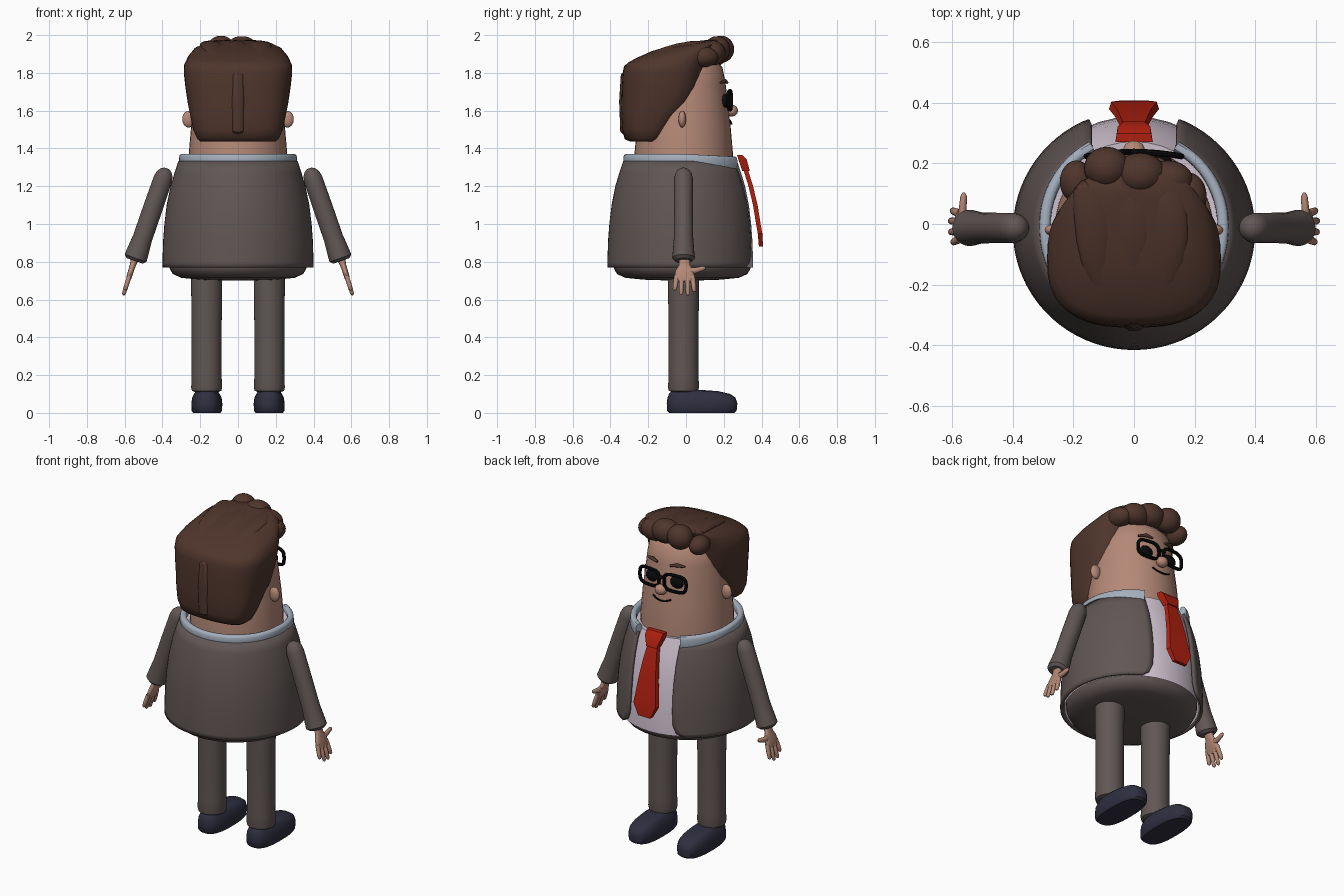
import bpy, bmesh, math
from mathutils import Vector

if "Cube" in bpy.data.objects:
    bpy.data.objects.remove(bpy.data.objects["Cube"])

def mat(name, *c):
    m = bpy.data.materials.new(name)
    m.diffuse_color = (*c, 1)
    m.use_nodes = True
    m.node_tree.nodes["Principled BSDF"].inputs["Base Color"].default_value = m.diffuse_color
    return m

GREY = mat("suit grey", .118, .094, .091)
SKIN = mat("skin", .46, .25, .185)
HAIR = mat("hair brown", .078, .036, .025)
COLLAR = mat("collar blue grey", .37, .43, .51)
SHIRT = mat("shirt lilac", .66, .57, .66)
RED = mat("tie red", .43, .014, .005)
NAVY = mat("shoe navy", .028, .028, .052)
BLACK = mat("black", .003, .003, .004)

def loft(name, rings, m, closed=True, caps=True, loop=False, angle=40, solid=0, subsurf=0):
    """Skin a list of equal-length rings of points."""
    bm = bmesh.new()
    vs = [[bm.verts.new(p) for p in r] for r in rings]
    n = len(vs[0])
    pairs = list(zip(vs, vs[1:])) + ([(vs[-1], vs[0])] if loop else [])
    for a, b in pairs:
        for i in range(n if closed else n - 1):
            j = (i + 1) % n
            bm.faces.new((a[i], a[j], b[j], b[i]))
    if caps and not loop:
        bm.faces.new(vs[0])
        bm.faces.new(vs[-1])
    bmesh.ops.recalc_face_normals(bm, faces=bm.faces)
    me = bpy.data.meshes.new(name)
    bm.to_mesh(me)
    bm.free()
    me.materials.append(m)
    me.polygons.foreach_set("use_smooth", [True] * len(me.polygons))
    me.set_sharp_from_angle(angle=math.radians(angle))
    ob = bpy.data.objects.new(name, me)
    bpy.context.collection.objects.link(ob)
    if solid:
        s = ob.modifiers.new("thickness", "SOLIDIFY")
        s.thickness, s.offset = solid, 0
    if subsurf:
        ob.modifiers.new("round", "SUBSURF").levels = subsurf
    return ob

def oval(cx, y0, y1, w, z, slope=0, e=2.0, n=40):
    """Superellipse ring from y0 to y1, half width w, optionally tilted."""
    pts = []
    for i in range(n):
        a = 2 * math.pi * i / n
        c, s = math.cos(a), math.sin(a)
        x = cx + w * math.copysign(abs(c) ** (2 / e), c)
        y = (y0 + y1) / 2 + (y1 - y0) / 2 * math.copysign(abs(s) ** (2 / e), s)
        pts.append((x, y, z + slope * (y + .33)))
    return pts

def turned(name, cx, cy, profile, m, **k):
    return loft(name, [oval(cx, cy - r, cy + r, r, z) for r, z in profile], m, **k)

def tube(name, path, radii, m, ref=(0, 0, 1), loop=False, n=12, e=2.0, **k):
    """Sweep an oval (ra, rb) along a path; rb lies along ref."""
    path, rings = [Vector(p) for p in path], []
    N = len(path)
    for i, p in enumerate(path):
        if loop:
            t = path[(i + 1) % N] - path[i - 1]
        else:
            t = path[min(i + 1, N - 1)] - path[max(i - 1, 0)]
        u = t.cross(Vector(ref)).normalized()
        v = u.cross(t).normalized()
        ra, rb = radii[i] if isinstance(radii, list) else radii
        ring = []
        for j in range(n):
            a = 2 * math.pi * j / n
            c, s = math.cos(a), math.sin(a)
            ring.append(p + u * ra * math.copysign(abs(c) ** (2 / e), c)
                        + v * rb * math.copysign(abs(s) ** (2 / e), s))
        rings.append(ring)
    return loft(name, rings, m, loop=loop, **k)

def ball(name, c, r, m):
    rings = []
    for i in range(1, 16):
        a = math.pi * i / 16
        k = math.sin(a)
        rings.append(oval(c[0], c[1] - r[1] * k, c[1] + r[1] * k, r[0] * k,
                          c[2] - r[2] * math.cos(a), n=24))
    return loft(name, rings, m)

# Jacket: turned shell left open down the front (face side is +y)
CY = -.02
jacket = [(.388, .77, .20), (.388, .795, .165), (.387, .84, .147), (.384, .92, .142),
          (.378, 1.0, .14), (.366, 1.1, .14), (.346, 1.2, .14), (.325, 1.27, .14), (.305, 1.33, .14)]
rings = []
for r, z, gap in jacket:
    g = math.asin(gap / r)
    rings.append([(1.01 * r * math.sin(a), CY + r * math.cos(a), z)
                  for a in [g + (2 * math.pi - 2 * g) * i / 64 for i in range(65)]])
loft("jacket", rings, GREY, closed=False, caps=False, solid=.016)

# Shirt and trouser seat
turned("shirt", 0, CY, [(r - .013, z) for r, z, g in jacket] + [(.25, 1.325)], SHIRT, caps=False)
turned("trouser_seat", 0, CY, [(.366, .80), (.362, .765), (.345, .735), (.30, .715), (.2, .705), (.05, .70)], GREY)

# Collar: flat band dipping and widening to the front
g, path, radii = .47, [], []
for i in range(57):
    a = g + (2 * math.pi - 2 * g) * i / 56
    f = max(0, math.cos(a))
    r = .293 + .018 * f
    path.append((r * math.sin(a), CY + r * math.cos(a), 1.341 - .03 * f))
    radii.append((.019, .03 + .015 * f))
tube("collar", path, radii, COLLAR, e=3, n=16)

# Tie: knot and blade
def strip(name, rows, m):
    loft(name, [[(-w, y - t, z), (w, y - t, z), (w * .9, y + t, z), (-w * .9, y + t, z)]
                for z, y, w, t in rows], m, angle=30)
strip("tie_knot", [(1.365, .285, .062, .014), (1.34, .30, .06, .022), (1.28, .318, .038, .02)], RED)
strip("tie_blade", [(1.29, .315, .036, .012), (1.2, .343, .05, .012), (1.1, .367, .063, .012),
                    (1.0, .383, .076, .012), (.95, .392, .083, .012), (.88, .397, .045, .011)], RED)

# Head and neck in one tapered form
turned("head", 0, -.012, [(.262, 1.28), (.26, 1.38), (.248, 1.52), (.235, 1.63), (.222, 1.74),
                          (.205, 1.83), (.16, 1.875), (.06, 1.89)], SKIN)
ball("nose", (0, .243, 1.60), (.036, .032, .031), SKIN)

# Face: glasses, eyes, brows, ears
for s, side in ((1, "right"), (-1, "left")):
    rim = []
    for i in range(28):
        a = 2 * math.pi * i / 28
        c, d = math.cos(a), math.sin(a)
        x = .087 + .07 * math.copysign(abs(c) ** .6, c)
        rim.append((s * x, .238 - .6 * x * x, 1.655 + .05 * math.copysign(abs(d) ** .6, d)))
    tube(side + "_glasses_rim", rim, (.01, .01), BLACK, ref=(0, 1, 0), loop=True, n=8)
    ball(side + "_eye", (s * .083, .207, 1.652), (.043, .02, .036), BLACK)
    tube(side + "_eyebrow", [(s * .045, .217, 1.748), (s * .085, .207, 1.757), (s * .125, .185, 1.748)],
         [(.008, .006), (.012, .011), (.008, .005)], HAIR)
    ball(side + "_ear", (s * .262, -.02, 1.555), (.033, .02, .044), SKIN)
tube("glasses_bridge", [(-.025, .236, 1.67), (0, .24, 1.675), (.025, .236, 1.67)], (.009, .009), BLACK)
tube("mouth", [(x, -.008 + math.sqrt(.249 ** 2 - x * x), 1.53 + 5 * x * x)
               for x in (-.06, -.04, -.02, 0, .02, .04, .06)], (.005, .005), BLACK, n=8)

# Hair: block wrapping the back and sides, sloped top
hair = [(1.438, .20, -.30, -.13, 0), (1.45, .215, -.325, -.09, 0), (1.50, .238, -.338, -.06, 0),
        (1.58, .254, -.342, 0, 0), (1.64, .266, -.342, .06, 0), (1.72, .278, -.34, .09, 0),
        (1.80, .287, -.335, .105, 0), (1.835, .285, -.328, .12, .04), (1.853, .265, -.305, .15, .12),
        (1.868, .235, -.26, .18, .17), (1.89, .18, -.18, .17, .17), (1.90, .08, -.1, .1, .17)]
loft("hair", [oval(0, y0, y1, w, z, sl, e=2.7, n=48) for z, w, y0, y1, sl in hair], HAIR, angle=60)
tube("hair_back_seam", [(0, -.315, 1.465), (0, -.328, 1.49), (0, -.332, 1.65), (0, -.325, 1.79), (0, -.31, 1.82)],
     [(.012, .006), (.032, .02), (.036, .022), (.03, .02), (.012, .006)], HAIR, ref=(0, 1, 0))
for i, x in enumerate((-.13, .0, .12)):
    tube(f"hair_strand_{i}", [(x * .7, -.25, 1.872), (x, -.12, 1.918), (x, .03, 1.95), (x * 1.1 - .03, .15, 1.95)],
         [(.02, .008), (.06, .022), (.07, .026), (.04, .02)], HAIR, subsurf=1)
# Quiff: rolled lumps along the forehead
for i, (x, y, z, rx, ry, rz) in enumerate([
        (-.19, .14, 1.885, .055, .07, .055), (-.09, .185, 1.925, .075, .07, .072),
        (.02, .165, 1.925, .085, .07, .07), (.11, .145, 1.905, .085, .065, .065),
        (.18, .09, 1.885, .06, .08, .055)]):
    ball(f"quiff_{i}", (x, y, z), (rx, ry, rz), HAIR)

# Limbs, mirrored
for s, side in ((1, "right"), (-1, "left")):
    # Leg with slightly rounded hem
    turned(side + "_leg", s * .166, -.013, [(.06, .11), (.078, .117), (.082, .135), (.079, .2),
                                           (.08, .5), (.083, .74)], GREY)
    # Shoe
    loft(side + "_shoe", [oval(s * .165, y0, y1, w, z, e=2.7) for z, y0, y1, w in
         [(0, -.09, .255, .073), (.012, -.10, .268, .081), (.05, -.102, .272, .082), (.08, -.098, .262, .078),
          (.1, -.09, .235, .068), (.115, -.078, .17, .058), (.12, -.06, .1, .04)]], NAVY)
    # Sleeve
    A, B = Vector((s * .378, -.013, 1.295)), Vector((s * .547, -.013, .805))
    at = lambda t: A.lerp(B, t)
    tube(side + "_sleeve", [at(t) for t in (0, .02, .06, .12, .4, .75, .88, .97, 1)],
         [(.012, .012), (.03, .03), (.044, .044), (.05, .05), (.052, .05), (.052, .051), (.058, .056),
          (.061, .06), (.045, .045)], GREY, ref=(0, 1, 0), n=24)
    # Hand: flat palm, four fingers, thumb
    d = Vector((s * .30, 0, -.954))
    W = Vector((s * .545, -.008, .82))
    hand = lambda l, y: W + d * l + Vector((0, y, 0))
    tube(side + "_palm", [hand(l, 0) for l in (0, .04, .07, .11, .13)],
         [(.022, .028), (.016, .03), (.015, .048), (.014, .054), (.008, .05)], SKIN, ref=(0, 1, 0), e=2.4, n=16)
    for i, (y, ln) in enumerate([(-.046, .18), (-.016, .205), (.016, .207), (.046, .188)]):
        tube(f"{side}_finger_{i}", [hand(.1, y * .9), hand(.15, y * 1.05), hand(ln - .008, y * 1.12), hand(ln, y * 1.12)],
             [(.012, .014), (.012, .013), (.01, .011), (.004, .005)], SKIN, ref=(0, 1, 0))
    tube(side + "_thumb", [hand(.07, .02), hand(.07, .055), hand(.057, .1), hand(.055, .112)],
         [(.013, .018), (.013, .016), (.011, .012), (.004, .005)], SKIN)
